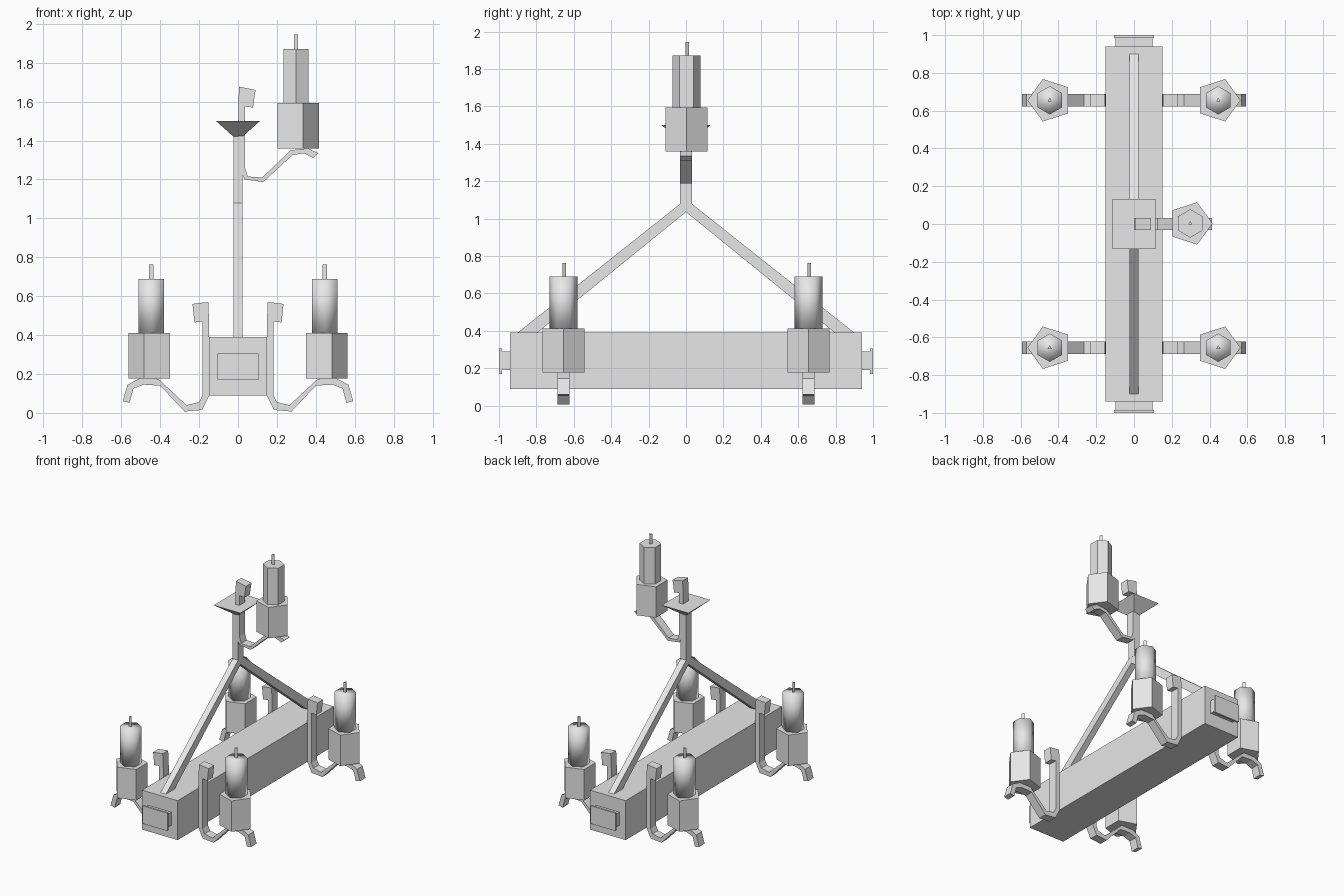
import bpy
import bmesh
import math
from mathutils import Vector

if "Cube" in bpy.data.objects:
    bpy.data.objects.remove(bpy.data.objects["Cube"], do_unlink=True)

metal = bpy.data.materials.new("light_grey")
metal.use_nodes = True
GREY = (0.8, 0.8, 0.8, 1)
metal.diffuse_color = GREY
metal.node_tree.nodes["Principled BSDF"].inputs["Base Color"].default_value = GREY


def finish(name, bm, smooth=False):
    bmesh.ops.recalc_face_normals(bm, faces=bm.faces)
    for face in bm.faces:
        face.smooth = smooth
    mesh = bpy.data.meshes.new(name)
    bm.to_mesh(mesh)
    bm.free()
    mesh.materials.append(metal)
    obj = bpy.data.objects.new(name, mesh)
    bpy.context.collection.objects.link(obj)
    return obj


def box(name, low, high):
    bm = bmesh.new()
    bmesh.ops.create_cube(bm, size=1)
    for v in bm.verts:
        v.co = Vector([(a + b) / 2 + c * (b - a) for a, b, c in zip(low, high, v.co)])
    return finish(name, bm)


def slab(name, outline, place, depth):
    """Extrude a flat outline; place(u, v, d) maps it into space."""
    bm = bmesh.new()
    front = [bm.verts.new(place(u, v, -depth)) for u, v in outline]
    back = [bm.verts.new(place(u, v, depth)) for u, v in outline]
    bm.faces.new(front)
    bm.faces.new(back)
    for i in range(len(outline)):
        j = (i + 1) % len(outline)
        bm.faces.new((front[i], front[j], back[j], back[i]))
    return finish(name, bm)


def prism(name, sides, r0, r1, x, y, z0, z1, turn=0, smooth=False):
    """Upright prism or frustum with its first corner at the given angle."""
    bm = bmesh.new()
    rings = []
    for r, z in ((r0, z0), (r1, z1)):
        ring = []
        for i in range(sides):
            a = math.radians(turn) + math.tau * i / sides
            ring.append(bm.verts.new((x + r * math.cos(a), y + r * math.sin(a), z)))
        rings.append(ring)
    bm.faces.new(rings[0])
    bm.faces.new(rings[1])
    for i in range(sides):
        j = (i + 1) % sides
        bm.faces.new((rings[0][i], rings[0][j], rings[1][j], rings[1][i]))
    return finish(name, bm, smooth)


def candle(name, x, y, z, turn, smooth):
    prism(name + "_cup", 5, 0.118, 0.118, x, y, z, z + 0.235, turn)
    prism(name + "_candle", 6, 0.075, 0.075, x, y, z + 0.235, z + 0.513, 90, smooth)
    prism(name + "_wick", 3, 0.013, 0.013, x, y, z + 0.51, z + 0.587, 90)


# Long beam with a stepped plate on each end
box("beam", (-0.15, -0.94, 0.09), (0.15, 0.94, 0.39))
for side, label in ((-1, "front"), (1, "back")):
    for part, y0, y1, w, z0, z1 in (("stem", 0.94, 0.985, 0.098, 0.19, 0.288),
                                    ("plate", 0.985, 1.0, 0.105, 0.17, 0.306)):
        ya, yb = sorted((side * y0, side * y1))
        box(f"{label}_end_{part}", (-w, ya, z0), (w, yb, z1))

# Four side arms, each carrying a candle
ARM = [(0.153, 0.57), (0.234, 0.56), (0.224, 0.465), (0.183, 0.47), (0.183, 0.09),
       (0.2, 0.055), (0.265, 0.04), (0.41, 0.175), (0.5, 0.18), (0.568, 0.145),
       (0.593, 0.06), (0.557, 0.052), (0.538, 0.125), (0.485, 0.145), (0.4, 0.14),
       (0.275, 0.007), (0.185, 0.015), (0.148, 0.09), (0.148, 0.46)]
for sx, xn in ((1, "left"), (-1, "right")):
    for sy, yn in ((-1, "front"), (1, "back")):
        name = f"{yn}_{xn}"
        y = sy * 0.655
        slab(name + "_arm", ARM, lambda u, v, d: (sx * u, y + d, v), 0.033)
        candle(name, sx * 0.446, y, 0.176, 0 if sx > 0 else 180, True)

# Gabled struts rising to the post
STRUT = [(0, 1.09), (0.03, 1.08), (0.9, 0.39), (0.795, 0.39), (0, 1.035)]
for sy, label in ((-1, "front"), (1, "back")):
    slab(label + "_strut", STRUT, lambda u, v, d: (d, sy * u, v), 0.023)
box("post", (-0.024, -0.033, 1.08), (0.024, 0.033, 1.42))

# Flared square dish on the post
dish = prism("dish", 4, 0.035, 0.17, 0, 0, 1.42, 1.5, 45)
for v in dish.data.vertices:
    v.co.x *= 0.94
    v.co.y *= 1.1

# Upper arm with its candle
TOP_ARM = [(0.005, 1.677), (0.09, 1.66), (0.077, 1.57), (0.035, 1.575), (0.035, 1.265),
           (0.05, 1.215), (0.125, 1.21), (0.27, 1.35), (0.36, 1.36), (0.413, 1.335),
           (0.385, 1.31), (0.34, 1.335), (0.28, 1.325), (0.13, 1.187), (0.035, 1.2),
           (0.002, 1.265), (0.002, 1.56)]
slab("upper_arm", TOP_ARM, lambda u, v, d: (u, d, v), 0.033)
candle("upper", 0.298, 0.003, 1.358, 0, False)
